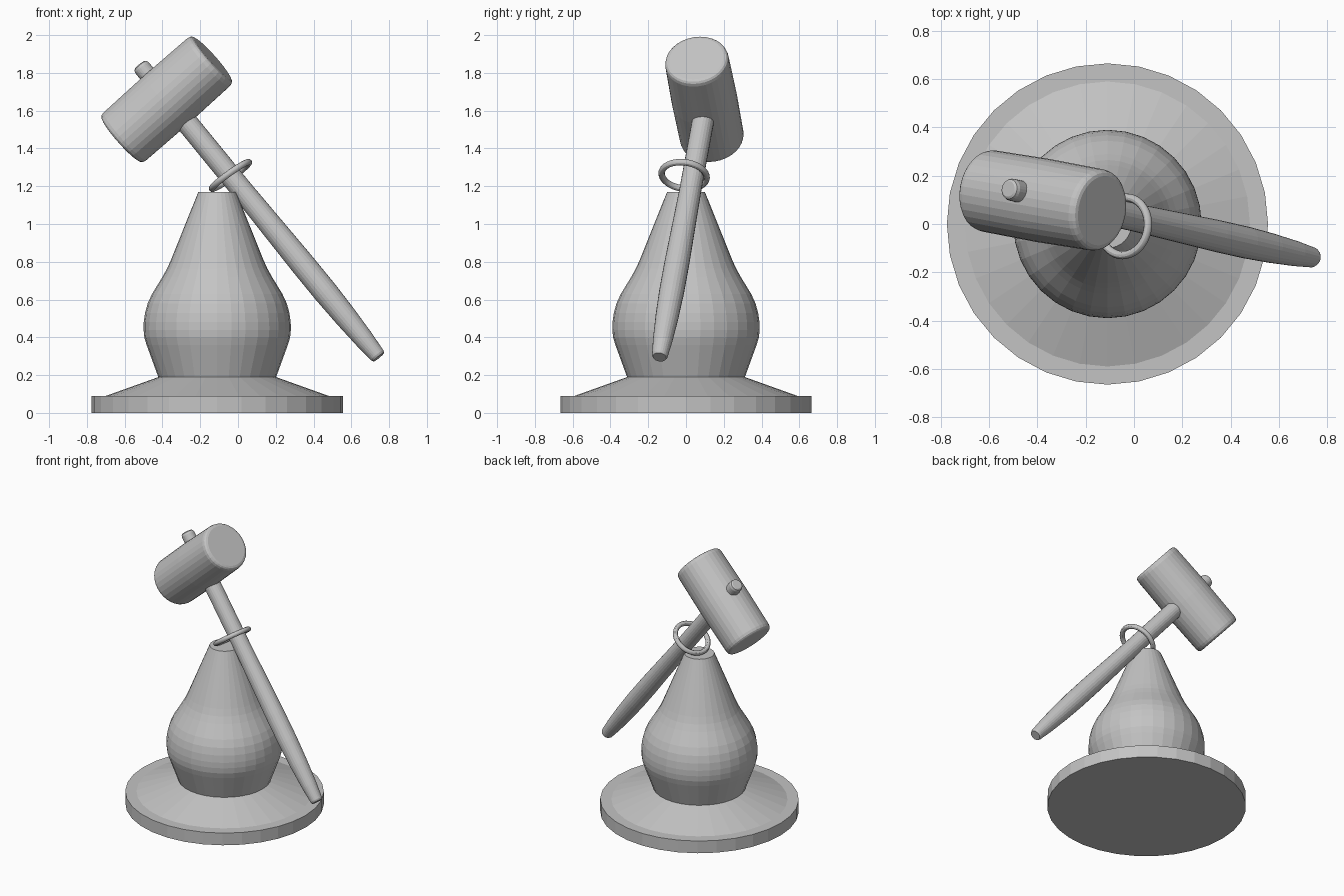
import bpy, bmesh, math
from mathutils import Vector

cube = bpy.data.objects.get("Cube")
if cube:
    bpy.data.objects.remove(cube, do_unlink=True)

grey = bpy.data.materials.new("plain grey")
grey.use_nodes = True
grey.diffuse_color = (0.55, 0.55, 0.55, 1)
grey.node_tree.nodes["Principled BSDF"].inputs["Base Color"].default_value = (0.55, 0.55, 0.55, 1)


def finish(obj, name):
    obj.name = name
    obj.data.name = name
    obj.data.materials.append(grey)
    return obj


def turned(name, profile, start, axis=(0, 0, 1), sides=32):
    """Closed turned solid from (radius, distance along axis) pairs."""
    bm = bmesh.new()
    rings = []
    for radius, height in profile:
        rings.append([bm.verts.new((radius * math.cos(math.tau * i / sides),
                                    radius * math.sin(math.tau * i / sides), height))
                      for i in range(sides)])
    for low, high in zip(rings, rings[1:]):
        for i in range(sides):
            j = (i + 1) % sides
            bm.faces.new((low[i], low[j], high[j], high[i]))
    bm.faces.new(rings[0][::-1])
    bm.faces.new(rings[-1])
    mesh = bpy.data.meshes.new(name)
    bm.to_mesh(mesh)
    bm.free()
    obj = bpy.data.objects.new(name, mesh)
    bpy.context.collection.objects.link(obj)
    obj.location = start
    obj.rotation_mode = "QUATERNION"
    obj.rotation_quaternion = Vector(axis).to_track_quat("Z", "Y")
    return finish(obj, name)


# Round foot with a sloping top
stand = (-0.11, 0, 0)
turned("base_disc", [(0.665, 0), (0.665, 0.09), (0.59, 0.09), (0.31, 0.19)], stand)

# Pear-shaped body
turned("body", [(0.31, 0.18), (0.312, 0.19), (0.374, 0.36), (0.386, 0.40), (0.39, 0.44),
                (0.389, 0.48), (0.382, 0.53), (0.368, 0.58), (0.345, 0.63), (0.29, 0.72),
                (0.265, 0.765), (0.245, 0.81), (0.10, 1.17)], stand)

# Mallet head with rounded rims
head_low = Vector((-0.62, 0.14, 1.445))
head_high = Vector((-0.135, 0.055, 1.875))
length = (head_high - head_low).length
rim = [(0.145, 0), (0.158, 0.004), (0.166, 0.013), (0.17, 0.03)]
barrel = rim + [(0.174, length / 2)] + [(r, length - h) for r, h in reversed(rim)]
turned("mallet_head", barrel, head_low, head_high - head_low)

# Handle running through the head, ending in a small peg
tip = Vector((0.745, -0.14, 0.295))
peg = Vector((-0.52, 0.145, 1.842))
reach = (peg - tip).length
turned("mallet_handle", [(0.036, 0), (0.042, 0.012), (0.052, 0.12), (0.061, 0.28),
                         (0.066, 0.45), (0.066, 0.65), (0.062, 0.90), (0.058, 1.15),
                         (0.058, 1.70), (0.046, 1.75), (0.046, reach - 0.02),
                         (0.041, reach - 0.006), (0.032, reach)], tip, peg - tip, 24)

# Loose ring around the handle
bpy.ops.mesh.primitive_torus_add(major_radius=0.12, minor_radius=0.017,
                                 major_segments=40, minor_segments=12,
                                 location=(-0.04, -0.01, 1.257))
ring = finish(bpy.context.object, "handle_ring")
ring.rotation_euler = Vector((-0.58, 0.11, 0.81)).to_track_quat("Z", "Y").to_euler()
bpy.ops.object.shade_smooth_by_angle()
